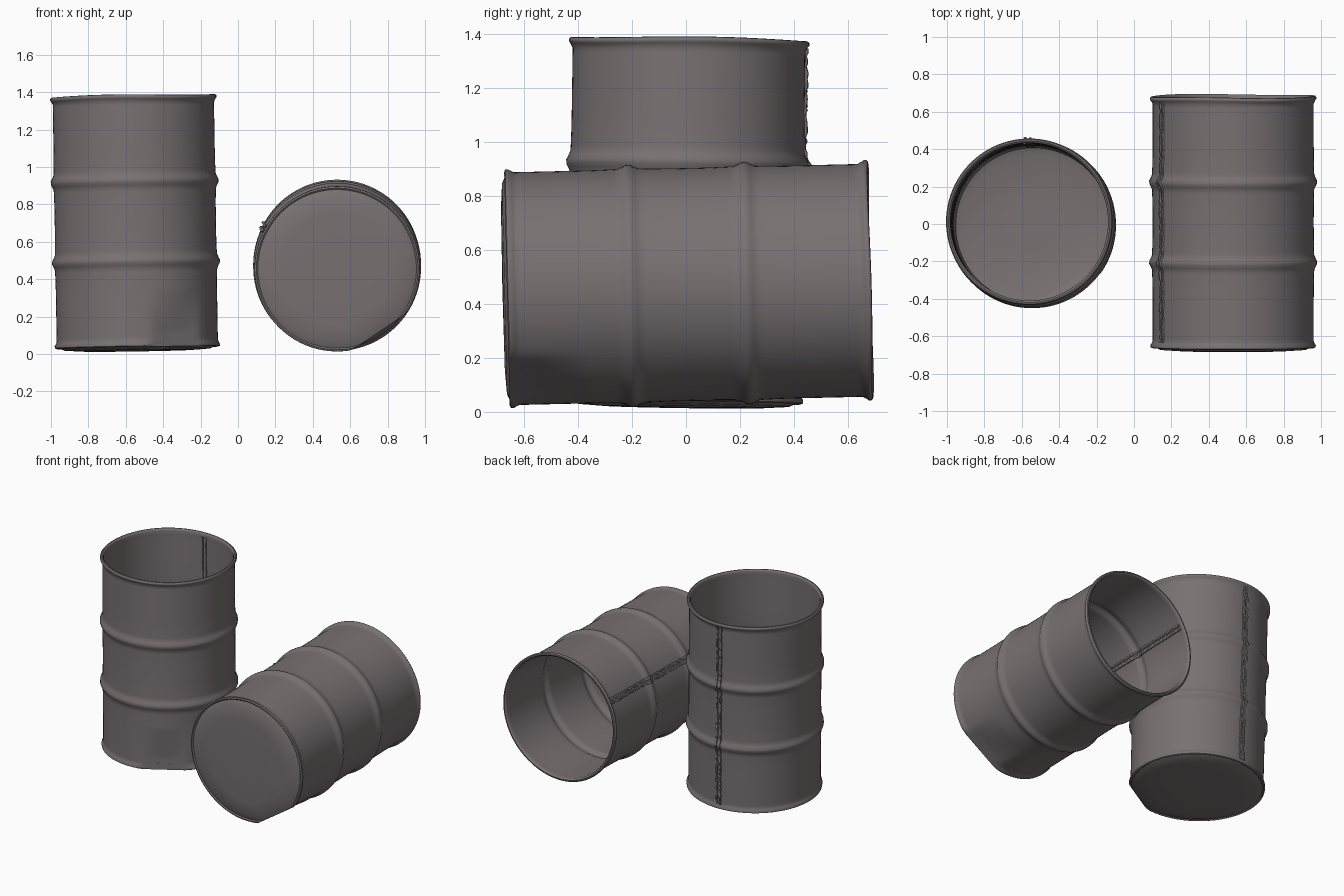
import bpy, bmesh, math, random
from mathutils import Vector, Matrix

if "Cube" in bpy.data.objects:
    bpy.data.objects.remove(bpy.data.objects["Cube"])

random.seed(4)
SEG = 96
LEN = 1.345
R = 0.431
RIBS = (0.455, 0.885)
SEAM = math.radians(92)
DENT = math.radians(-60)

steel = bpy.data.materials.new("worn grey steel")
steel.diffuse_color = (0.19, 0.165, 0.17, 1)
steel.use_nodes = True
steel.node_tree.nodes["Principled BSDF"].inputs["Base Color"].default_value = steel.diffuse_color


def wall_radius(z):
    """Shell radius with the two rolled hoops and slightly waisted panels."""
    r = R
    for h in RIBS:
        d = abs(z - h)
        r += 0.019 * max(0, 1 - d / 0.042) ** 1.3 + 0.003 * math.exp(-(d / 0.09) ** 2)
    return r


def dent(r, a, z):
    """Flatten the lower edge to a chord on one side, fading upward."""
    d = (a - DENT + math.pi) % (2 * math.pi) - math.pi
    if abs(d) > 0.6 or z > 0.3:
        return r
    flat = 0.405 / math.cos(d)
    k = min(1, max(0, (0.3 - z) / 0.22))
    return r + (min(r, flat) - r) * k


def make_object(name, bm, matrix, angle=40):
    bmesh.ops.recalc_face_normals(bm, faces=bm.faces)
    me = bpy.data.meshes.new(name)
    bm.to_mesh(me)
    bm.free()
    me.materials.append(steel)
    ob = bpy.data.objects.new(name, me)
    bpy.context.collection.objects.link(ob)
    ob.matrix_world = matrix
    bpy.ops.object.select_all(action='DESELECT')
    ob.select_set(True)
    bpy.context.view_layer.objects.active = ob
    bpy.ops.object.shade_smooth_by_angle(angle=math.radians(angle))
    return ob


def barrel_shell(name, matrix):
    # Profile: domed bottom, chime, outer wall, rolled lip, inner wall, floor
    zs = [0.035 + i * (LEN - 0.075) / 80 for i in range(81)]
    outer = [(wall_radius(z), z) for z in zs]
    lip = [(0.4335 + 0.0125 * math.cos(t), LEN - 0.013 + 0.0125 * math.sin(t))
           for t in [math.radians(-60 + 40 * i) for i in range(7)]]
    inner = [(wall_radius(z) - 0.008, z) for z in reversed(zs)]
    prof = ([(0.15, -0.019), (0.3, -0.018), (0.39, -0.012), (0.424, 0.003),
             (0.432, -0.003), (0.441, 0.001), (0.442, 0.012), (0.434, 0.025)]
            + outer + lip + inner + [(0.415, 0.01), (0.38, -0.003), (0.15, -0.01)])
    bm = bmesh.new()
    rings = []
    for r, z in prof:
        ring = []
        for i in range(SEG):
            a = 2 * math.pi * i / SEG
            rr = dent(r, a, z) if r > 0.42 else r * dent(0.435, a, z) / 0.435
            zz = z + (0.003 * math.sin(3 * a + 1) if z > LEN - 0.04 else 0)
            ring.append(bm.verts.new((rr * math.cos(a), rr * math.sin(a), zz)))
        rings.append(ring)
    for p, q in zip(rings, rings[1:]):
        for i in range(SEG):
            j = (i + 1) % SEG
            bm.faces.new((p[i], p[j], q[j], q[i]))
    # Centres of the underside and the floor
    for ring, z in ((rings[0], -0.02), (rings[-1], -0.011)):
        c = bm.verts.new((0, 0, z))
        for i in range(SEG):
            bm.faces.new((ring[i], ring[(i + 1) % SEG], c))
    return make_object(name, bm, matrix)


def weld_seam(name, matrix, offset, sign, rough):
    # Pair of uneven beads running up the wall beside a narrow groove
    bm = bmesh.new()
    for side in (-1, 1):
        prev = None
        n = 90
        for k in range(n + 1):
            z = 0.03 + (LEN - 0.06) * k / n
            base = wall_radius(z) + offset
            h = 0.007 + rough * random.uniform(-0.004, 0.006)
            w = 0.009 + rough * random.uniform(-0.003, 0.003)
            mid = side * 0.013
            row = []
            for u, v in ((-1, -0.003), (-0.6, h * 0.8), (0, h), (0.6, h * 0.8), (1, -0.003)):
                a = SEAM + (mid + u * w) / R
                r = base + sign * v
                row.append(bm.verts.new((r * math.cos(a), r * math.sin(a), z)))
            if prev:
                for i in range(4):
                    bm.faces.new((prev[i], prev[i + 1], row[i + 1], row[i]))
            else:
                bm.faces.new(row)
            prev = row
        bm.faces.new(prev)
    make_object(name, bm, matrix, 35)


def placed(base, top, start):
    """Matrix putting the barrel axis between two points."""
    axis = (Vector(top) - Vector(base)).normalized()
    lean = (start @ Vector((0, 0, 1))).rotation_difference(axis).to_matrix().to_4x4()
    return Matrix.Translation(base) @ lean @ start


upright = placed((-0.538, -0.008, 0.036), (-0.56, 0.012, 1.38), Matrix.Identity(4))
roll = Matrix.Rotation(math.radians(-90), 4, 'X') @ Matrix.Rotation(math.radians(116), 4, 'Z')
fallen = placed((0.53, -0.66, 0.455), (0.53, 0.68, 0.487), roll)

for label, m in (("standing_barrel", upright), ("fallen_barrel", fallen)):
    barrel_shell(label, m)
    weld_seam(label + "_outer_seam", m, 0.0, 1, 1)
    weld_seam(label + "_inner_seam", m, -0.008, -1, 0.3)
